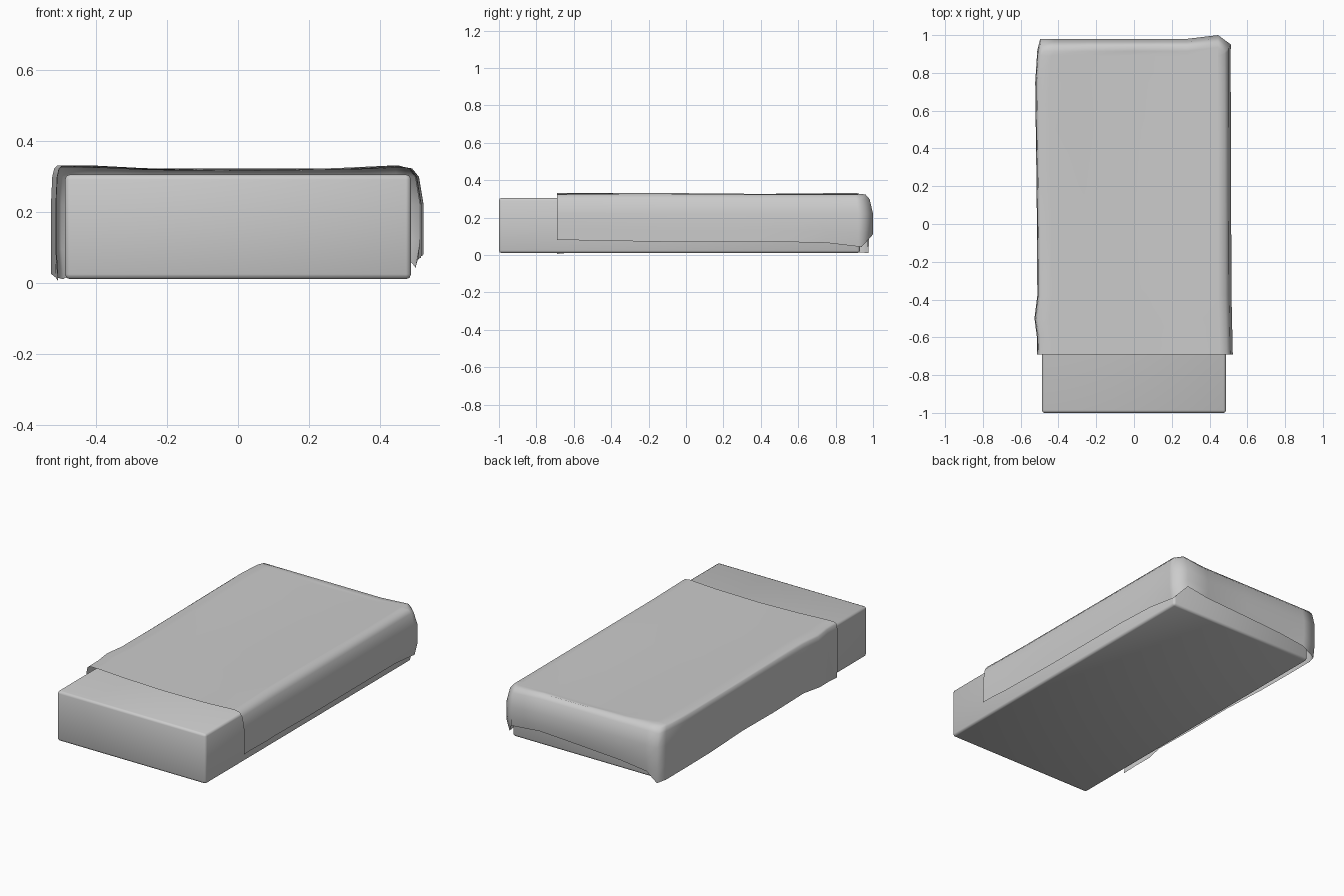
import bpy, bmesh, math

if "Cube" in bpy.data.objects:
    bpy.data.objects.remove(bpy.data.objects["Cube"])


def finish(bm, name, angle):
    bmesh.ops.recalc_face_normals(bm, faces=bm.faces)
    me = bpy.data.meshes.new(name)
    bm.to_mesh(me)
    bm.free()
    ob = bpy.data.objects.new(name, me)
    bpy.context.collection.objects.link(ob)
    bpy.context.view_layer.objects.active = ob
    ob.select_set(True)
    bpy.ops.object.shade_smooth_by_angle(angle=math.radians(angle))
    ob.select_set(False)
    return ob


# Mattress: softly bevelled block
bm = bmesh.new()
bmesh.ops.create_cube(bm, size=1)
for v in bm.verts:
    v.co.x *= 0.975
    v.co.y = v.co.y * 1.93 - 0.035
    v.co.z = v.co.z * 0.295 + 0.1575
bmesh.ops.bevel(bm, geom=bm.edges[:], offset=0.014, segments=2,
                profile=0.5, affect='EDGES')
finish(bm, "mattress", 50)

# Blanket outline, U-shaped in plan: x, y, hem height, hem inset
left = [(-0.513, -0.69, 0.005, 0.006), (-0.514, -0.60, 0.015, 0.0),
        (-0.527, -0.50, 0.025, 0.0), (-0.512, -0.38, 0.03, 0.005),
        (-0.513, -0.10, 0.025, 0.005), (-0.516, 0.20, 0.03, 0.005),
        (-0.520, 0.50, 0.02, 0.005), (-0.523, 0.75, 0.02, 0.005),
        (-0.512, 0.92, 0.015, 0.0)]
back = [(-0.497, 0.98, 0.01, 0.005), (-0.42, 0.98, 0.06, 0.01),
        (-0.25, 0.98, 0.08, 0.01), (0.0, 0.98, 0.095, 0.01),
        (0.28, 0.98, 0.11, 0.01), (0.445, 1.0, 0.11, 0.0)]
corner = [(0.513, 0.95, 0.042, 0.012)]
right = [(0.512, 0.92, 0.045, 0.012), (0.512, 0.75, 0.065, 0.005),
         (0.513, 0.50, 0.07, 0.0), (0.514, 0.20, 0.07, 0.0),
         (0.515, -0.10, 0.07, 0.0), (0.516, -0.38, 0.075, 0.0),
         (0.519, -0.50, 0.075, 0.0), (0.521, -0.60, 0.08, 0.0),
         (0.523, -0.69, 0.08, 0.0)]
outline = left + back + corner + right
ny, nx = len(left) + 1, len(back) + 1


def top_z(x, y):
    dip = 0.003 * math.sin(5 * x + 4 * y)
    return 0.315 + 0.013 * min(1, abs(x) / 0.42) ** 2 + dip * min(1, abs(x) / 0.3)


# Each outline point drops a strip of cloth: top edge, shoulder, upper, lower, hem
bm = bmesh.new()
strips = []
for i, (x, y, hem, tuck) in enumerate(outline):
    on_left, on_right = i < ny, i >= ny + nx - 2
    on_back = ny - 1 <= i <= ny + nx - 2
    dx = 0.018 if on_left else (-0.065 if on_right else 0)
    dy = -0.065 if on_back else (-0.03 if y > 0.9 else 0)
    sx = 1 if on_left else (-1 if on_right else 0)
    sy = -1 if on_back else 0
    drop = 0.22 - hem
    levels = [(x + dx, y + dy, top_z(x + dx, y + dy)),
              (x + 0.5 * dx, y + 0.6 * dy, 0.322),
              (x + 0.2 * dx, y + 0.28 * dy, 0.298),
              (x, y, 0.22),
              (x, y, hem + drop * 0.4),
              (x + sx * tuck, y + sy * tuck, hem)]
    strips.append([bm.verts.new(p) for p in levels])
for a, b in zip(strips, strips[1:]):
    for k in range(len(a) - 1):
        bm.faces.new((a[k], a[k + 1], b[k + 1], b[k]))

# Blanket top: grid spanning the strip tops
rim = [s[0] for s in strips]
rows = []
for j in range(ny - 1):
    a, b = rim[j], rim[-1 - j]
    row = [a]
    for k in range(1, nx - 1):
        c = rim[ny - 1 + k].co
        f = (c.x - rim[ny - 1].co.x) / (rim[ny + nx - 2].co.x - rim[ny - 1].co.x)
        p = a.co.lerp(b.co, f)
        row.append(bm.verts.new((p.x, p.y, top_z(p.x, p.y))))
    rows.append(row + [b])
rows.append(rim[ny - 1:ny + nx - 1])
for r, s in zip(rows, rows[1:]):
    for k in range(nx - 1):
        bm.faces.new((r[k], r[k + 1], s[k + 1], s[k]))
finish(bm, "blanket", 80)
